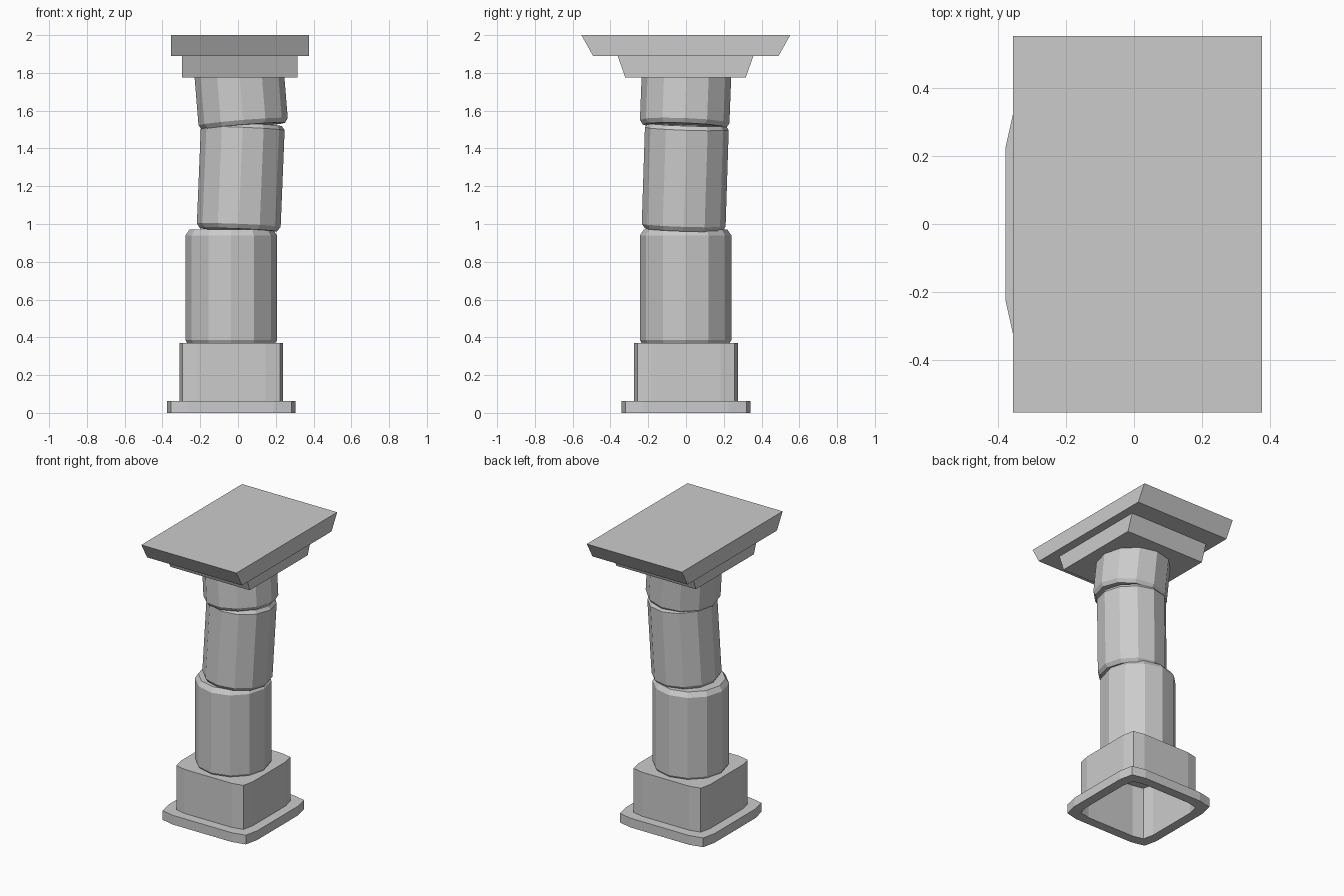
import bpy, bmesh
from math import cos, sin, tau
from mathutils import Vector

if "Cube" in bpy.data.objects:
    bpy.data.objects.remove(bpy.data.objects["Cube"])


def loft(name, rings, cap_start=True, cap_end=True):
    """Skin a stack of equal-length point rings into one flat-shaded object."""
    bm = bmesh.new()
    loops = [[bm.verts.new(p) for p in ring] for ring in rings]
    for a, b in zip(loops, loops[1:]):
        for i in range(len(a)):
            j = (i + 1) % len(a)
            bm.faces.new((a[i], a[j], b[j], b[i]))
    if cap_start:
        bm.faces.new(loops[0][::-1])
    if cap_end:
        bm.faces.new(loops[-1])
    bmesh.ops.recalc_face_normals(bm, faces=bm.faces)
    mesh = bpy.data.meshes.new(name)
    bm.to_mesh(mesh)
    bm.free()
    obj = bpy.data.objects.new(name, mesh)
    bpy.context.collection.objects.link(obj)
    return obj


def soft_square(half, z, cx=-0.036):
    """Square ring whose corners are rounded in two steps."""
    f, m = half * 0.66, half * 0.938
    corner = [(half, f), (m, m), (f, half)]
    pts = []
    for _ in range(4):
        pts += [(cx + x, y, z) for x, y in corner]
        corner = [(-y, x) for x, y in corner]
    return pts


def rect(x0, x1, y0, y1, z):
    return [(x0, y0, z), (x1, y0, z), (x1, y1, z), (x0, y1, z)]


def drum(name, bottom, top, radius, low, high, sides=12):
    """Tilted twelve-sided drum; low and high are (inset, height) of the edge bevels."""
    bottom, top = Vector(bottom), Vector(top)
    axis = top - bottom
    length = axis.length
    turn = Vector((0, 0, 1)).rotation_difference(axis)
    profile = [(radius - low[0], 0), (radius, low[1]),
               (radius, length - high[1]), (radius - high[0], length)]
    rings = [[bottom + turn @ Vector((r * cos(tau * i / sides), r * sin(tau * i / sides), h))
              for i in range(sides)] for r, h in profile]
    return loft(name, rings)


# Base: flat plinth ring around a block that is open underneath
loft("plinth", [soft_square(0.275, 0), soft_square(0.341, 0),
                soft_square(0.341, 0.064), soft_square(0.275, 0.064)], False, False)
loft("base_block", [soft_square(0.275, 0), soft_square(0.275, 0.37)], False, True)

# Shaft: three slightly shifted, leaning drums
drum("lower_drum", (-0.036, -0.002, 0.365), (-0.036, -0.002, 0.972), 0.242,
     (0.012, 0.02), (0.022, 0.032))
drum("middle_drum", (0.003, -0.013, 0.969), (0.026, 0.005, 1.527), 0.222,
     (0.018, 0.025), (0.016, 0.022))
drum("upper_drum", (0.029, -0.008, 1.518), (0.006, 0.003, 1.80), 0.237,
     (0.016, 0.024), (0.0, 0.01))

# Capital: two slabs flaring only along y
loft("capital_lower", [rect(-0.297, 0.315, -0.321, 0.316, 1.775),
                       rect(-0.297, 0.315, -0.362, 0.357, 1.89)])
loft("capital_upper", [rect(-0.355, 0.376, -0.492, 0.490, 1.89),
                       rect(-0.355, 0.376, -0.554, 0.552, 2.0)])
